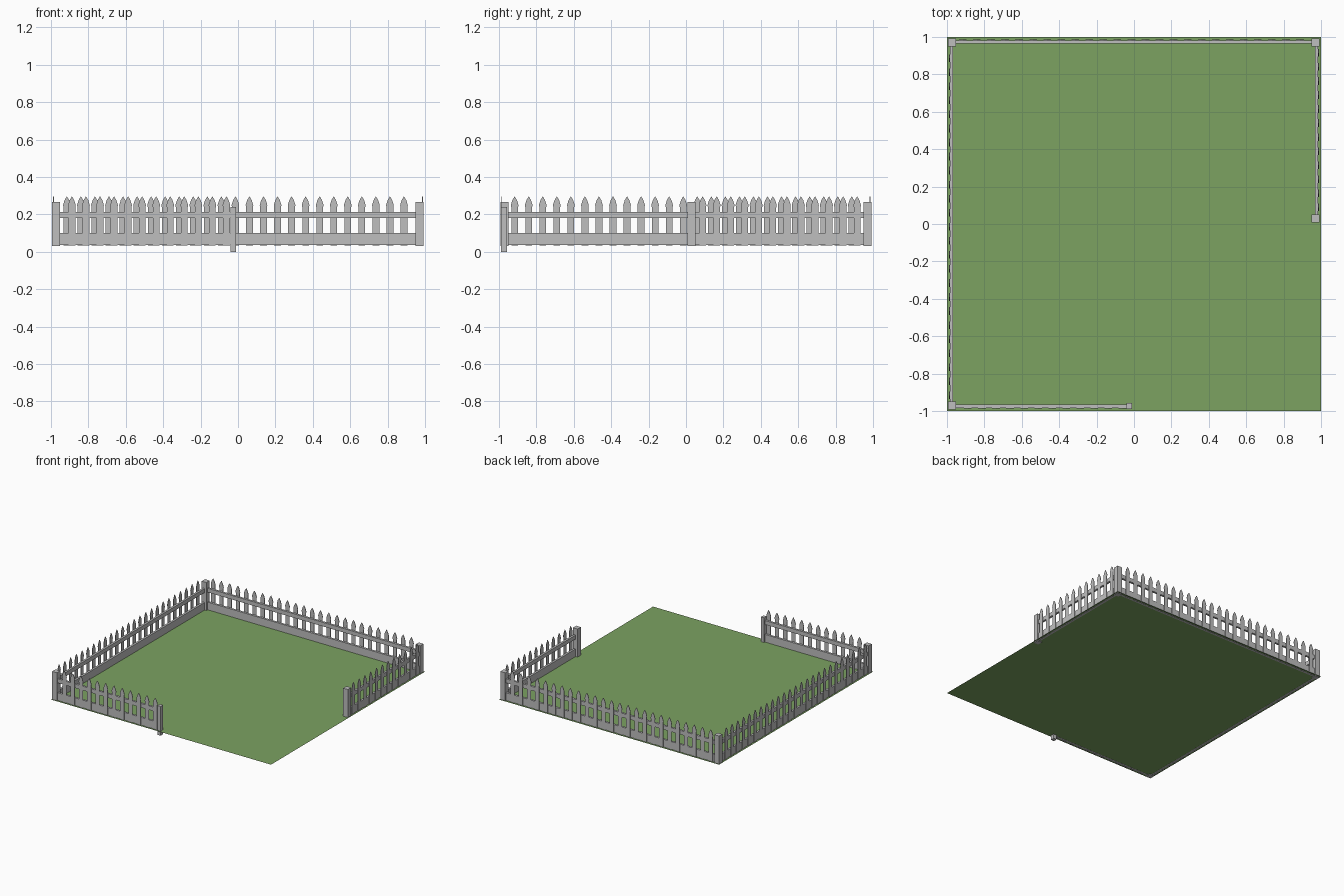
import bpy, bmesh
from mathutils import Matrix, Vector

if "Cube" in bpy.data.objects:
    bpy.data.objects.remove(bpy.data.objects["Cube"])


def material(name, rgb):
    m = bpy.data.materials.new(name)
    m.diffuse_color = (*rgb, 1)
    m.use_nodes = True
    m.node_tree.nodes["Principled BSDF"].inputs["Base Color"].default_value = m.diffuse_color
    return m


GREY = material("weathered grey", (0.52, 0.52, 0.52))
GREEN = material("grass green", (0.20, 0.36, 0.12))


def finish(name, bm, mat):
    bmesh.ops.recalc_face_normals(bm, faces=bm.faces)
    me = bpy.data.meshes.new(name)
    bm.to_mesh(me)
    bm.free()
    me.materials.append(mat)
    ob = bpy.data.objects.new(name, me)
    bpy.context.collection.objects.link(ob)
    return ob


def add_box(bm, lo, hi):
    lo, hi = Vector(lo), Vector(hi)
    mat = Matrix.Translation((lo + hi) / 2) @ Matrix.Diagonal((*(hi - lo), 1))
    bmesh.ops.create_cube(bm, size=1, matrix=mat)


def box(name, lo, hi):
    bm = bmesh.new()
    add_box(bm, lo, hi)
    return finish(name, bm, GREY)


# pointed picket outline: half width, height
HALF = [(0.018, 0.033), (0.018, 0.238), (0.0205, 0.25), (0.012, 0.277)]
OUTLINE = HALF + [(0, 0.297)] + [(-u, z) for u, z in reversed(HALF)]


def wall(name, axis, side, start, end, first, count, plane):
    """Fence run along axis (0 = x, 1 = y); side is the outward sign."""
    def pt(u, d, z):
        return (u, side * d, z) if axis == 0 else (side * d, u, z)

    # rails on the inside of the pickets
    for label, z0, z1 in (("lower_rail", 0.036, 0.1), ("upper_rail", 0.181, 0.214)):
        a, b = pt(start, plane - 0.019, z0), pt(end, plane - 0.002, z1)
        box(f"{name}_{label}", [min(p) for p in zip(a, b)], [max(p) for p in zip(a, b)])

    # pickets
    bm = bmesh.new()
    for i in range(count):
        c = first + i * 0.0751
        f = bm.faces.new([bm.verts.new(pt(c + u, plane - 0.002, z)) for u, z in OUTLINE])
        ext = bmesh.ops.extrude_face_region(bm, geom=[f], use_keep_orig=True)
        vs = [g for g in ext["geom"] if isinstance(g, bmesh.types.BMVert)]
        bmesh.ops.translate(bm, verts=vs, vec=pt(0, 0.004, 0))
    finish(f"{name}_pickets", bm, GREY)


wall("left", 1, -1, -0.955, 0.955, -0.916, 25, 0.986)
wall("back", 0, 1, -0.955, 0.955, -0.915, 25, 0.984)
wall("front", 0, -1, -0.955, -0.035, -0.888, 12, 0.985)
wall("right", 1, 1, 0.045, 0.955, 0.089, 12, 0.986)

# corner posts
for name, x, y in (("front_left_post", -0.973, -0.970),
                   ("back_left_post", -0.973, 0.970),
                   ("back_right_post", 0.971, 0.970),
                   ("right_end_post", 0.971, 0.030)):
    box(name, (x - 0.0215, y - 0.0215, 0.032), (x + 0.0215, y + 0.0215, 0.267))

# slimmer gate post, set lower
box("front_end_post", (-0.041, -0.988, 0), (-0.012, -0.956, 0.24))

# lawn
bm = bmesh.new()
bmesh.ops.create_grid(bm, x_segments=1, y_segments=1, size=1,
                      matrix=Matrix.Translation((0, 0, 0.037)))
finish("lawn", bm, GREEN)
